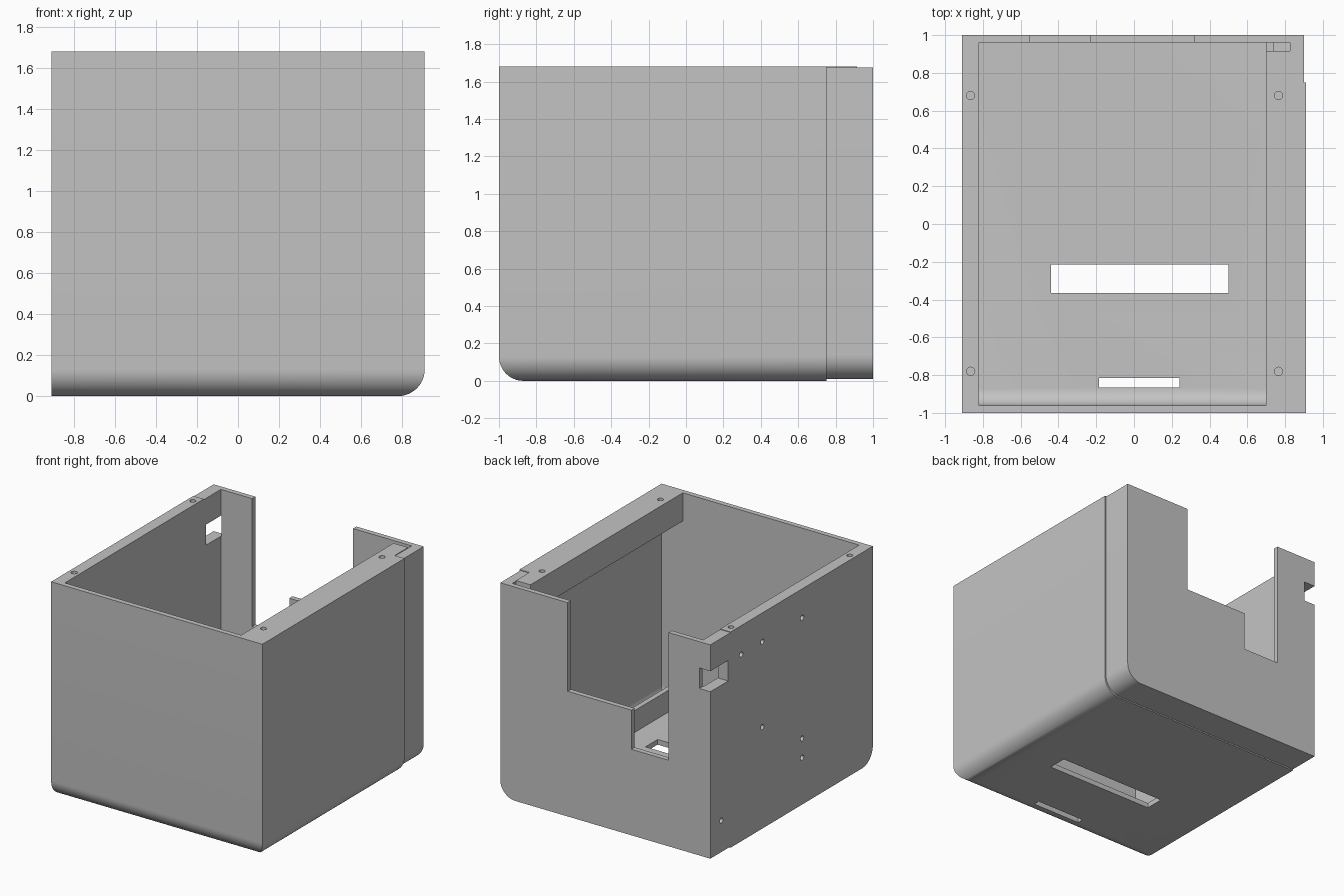
import bpy, bmesh, math
from mathutils import Vector

if "Cube" in bpy.data.objects:
    bpy.data.objects.remove(bpy.data.objects["Cube"])

grey = bpy.data.materials.new("light_grey")
grey.diffuse_color = (0.55, 0.55, 0.55, 1)
grey.use_nodes = True
grey.node_tree.nodes["Principled BSDF"].inputs["Base Color"].default_value = grey.diffuse_color

TOP = 1.68


def prism(name, pts, axis, lo, hi):
    """Extrude a 2D outline along an axis."""
    place = {'x': lambda a, b, t: (t, a, b),
             'y': lambda a, b, t: (a, t, b),
             'z': lambda a, b, t: (a, b, t)}[axis]
    bm = bmesh.new()
    face = bm.faces.new([bm.verts.new(place(a, b, lo)) for a, b in pts])
    ext = bmesh.ops.extrude_face_region(bm, geom=[face])
    moved = [v for v in ext['geom'] if isinstance(v, bmesh.types.BMVert)]
    bmesh.ops.translate(bm, verts=moved, vec=Vector(place(0, 0, hi - lo)))
    # the extrusion may keep or drop the first face, so close any open end
    edges = [e for e in bm.edges if e.is_boundary]
    if edges:
        bmesh.ops.holes_fill(bm, edges=edges, sides=0)
    bmesh.ops.recalc_face_normals(bm, faces=bm.faces)
    me = bpy.data.meshes.new(name)
    bm.to_mesh(me)
    bm.free()
    me.materials.append(grey)
    ob = bpy.data.objects.new(name, me)
    bpy.context.collection.objects.link(ob)
    return ob


def box(name, x0, x1, y0, y1, z0, z1):
    return prism(name, [(x0, y0), (x1, y0), (x1, y1), (x0, y1)], 'z', z0, z1)


def arc(cx, cy, r, a0, a1, n=12):
    return [(cx + r * math.cos(math.radians(a0 + (a1 - a0) * i / n)),
             cy + r * math.sin(math.radians(a0 + (a1 - a0) * i / n)))
            for i in range(n + 1)]


def disc(cx, cy, r):
    return arc(cx, cy, r, 0, 345, 23)


def cut(ob, tool):
    """Subtract a tool from a part and discard the tool."""
    m = ob.modifiers.new("cut", 'BOOLEAN')
    m.operation, m.solver, m.object = 'DIFFERENCE', 'EXACT', tool
    bpy.context.view_layer.objects.active = ob
    bpy.ops.object.modifier_apply(modifier=m.name)
    bpy.data.objects.remove(tool)


def round_right(x0, x1, z0, z1, r):
    """Rectangle in xz with its lower right corner rounded."""
    return [(x0, z0)] + arc(x1 - r, z0 + r, r, -90, 0) + [(x1, z1), (x0, z1)]


def front_round(y, z, r):
    """Tool that rounds the lower front edge."""
    pts = arc(y + r, z + r, r, 270, 180)
    pts += [(y - .2, z + r), (y - .2, z - .2), (y + r, z - .2)]
    return prism("round_tool", pts, 'x', -2, 2)


# Outer body, rounded at lower right and lower front
shell = prism("shell", round_right(-.91, .91, 0, TOP, .13), 'y', -1, 1)
cut(shell, front_round(-1, 0, .13))

# Slightly smaller rear collar
collar = [(-1.2, .01)] + arc(.77, .14, .13, -90, 0)
collar += [(.90, 1.675), (-1.2, 1.675), (-1.2, 1.9),
           (1.2, 1.9), (1.2, -.2), (-1.2, -.2)]
cut(shell, prism("collar_tool", collar, 'y', .75, 1.2))

# Hollow interior
cavity = prism("cavity", round_right(-.82, .885, .04, 2, .10), 'y', -.96, .96)
cut(cavity, front_round(-.96, .04, .09))
cut(shell, cavity)

# Stepped opening in the back wall
cut(shell, prism("back_opening", [(-.55, .68), (-.23, .68), (-.23, .985),
                                  (.32, .985), (.32, 2), (-.55, 2)], 'y', .9, 1.2))

# Window through the rear left corner
cut(shell, box("corner_window", -1.1, -.815, .78, 1.2, 1.31, 1.47))

# Floor slots
cut(shell, box("wide_slot", -.44, .50, -.365, -.215, -.2, .2))
cut(shell, box("narrow_slot", -.185, .24, -.865, -.815, -.2, .2))

# Blind holes in the left side
for y, z in [(-.13, 1.455), (.36, 1.455), (.62, 1.455), (.36, .79),
             (-.13, .515), (-.13, .365), (.865, .255)]:
    cut(shell, prism("side_hole", disc(y, z, .02), 'x', -1.1, -.86))

# Upper right rail, narrower at its rear end
rail = prism("top_rail", [(.70, -.96), (.885, -.96), (.885, .75),
                          (.825, .75), (.825, .915), (.70, .915)], 'z', 1.46, TOP)
rear_block = box("rear_block", .825, .885, .75, .96, 1.46, 1.675)

# Screw holes in the rims
for y in (-.78, .68):
    cut(shell, prism("screw_hole", disc(-.865, y, .022), 'z', 1.53, 2))
    cut(rail, prism("screw_hole", disc(.765, y, .022), 'z', 1.53, 2))

# Low rib standing on the floor
rib = box("floor_rib", .70, .74, -.96, .96, .04, .21)

# Smooth the rounded edges, keep the rest sharp
bpy.ops.object.select_all(action='DESELECT')
for ob in (shell, rail, rear_block, rib):
    ob.select_set(True)
bpy.context.view_layer.objects.active = shell
bpy.ops.object.shade_smooth_by_angle(angle=math.radians(30))
